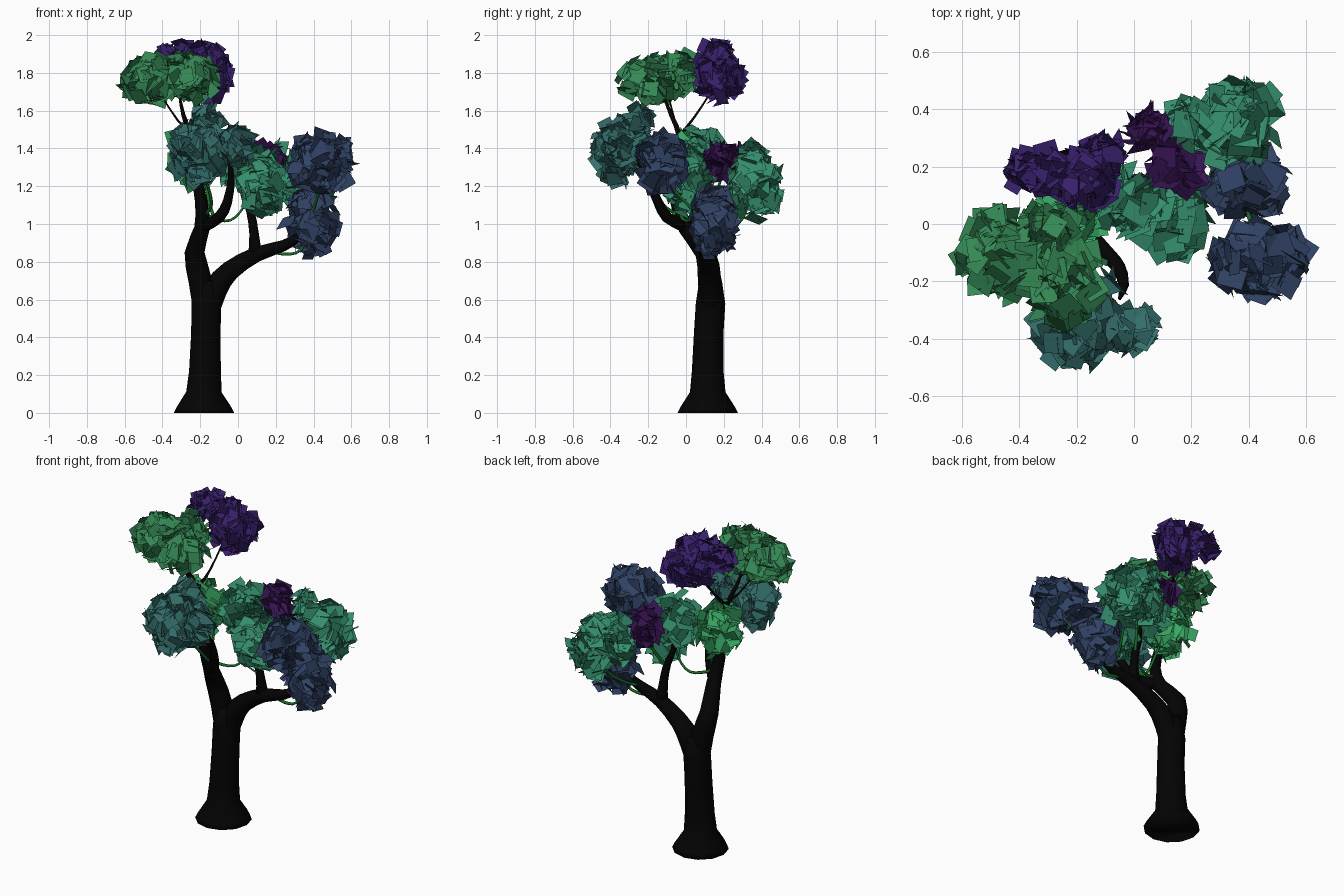
import bpy, bmesh, math, random
from mathutils import Vector

random.seed(11)


def material(name, rgb):
    m = bpy.data.materials.new(name)
    m.diffuse_color = (*rgb, 1)
    return m


BARK = material("bark", (0.001, 0.001, 0.001))
STEM = material("stem", (0.01, 0.16, 0.02))
GREEN = material("leaf_green", (0.035, 0.25, 0.09))
BRIGHT = material("leaf_bright_green", (0.04, 0.40, 0.13))
SEA = material("leaf_sea_green", (0.035, 0.27, 0.15))
TEAL = material("leaf_teal", (0.035, 0.16, 0.15))
BLUE = material("leaf_blue", (0.03, 0.055, 0.13))
PURPLE = material("leaf_purple", (0.04, 0.014, 0.15))
PLUM = material("leaf_plum", (0.04, 0.007, 0.09))


def finish(bm, name, mat, smooth=False):
    mesh = bpy.data.meshes.new(name)
    bm.to_mesh(mesh)
    bm.free()
    mesh.materials.append(mat)
    for p in mesh.polygons:
        p.use_smooth = smooth
    ob = bpy.data.objects.new(name, mesh)
    bpy.context.collection.objects.link(ob)
    return ob


def spline(points, steps):
    """Catmull-Rom through (x, y, z, radius) points."""
    p = [Vector(q) for q in points]
    p = [2 * p[0] - p[1]] + p + [2 * p[-1] - p[-2]]
    out = []
    for i in range(1, len(p) - 2):
        a, b, c, d = p[i - 1:i + 3]
        for k in range(steps):
            t = k / steps
            out.append(0.5 * (2 * b + (c - a) * t + (2 * a - 5 * b + 4 * c - d) * t * t
                              + (3 * b - a - 3 * c + d) * t ** 3))
    return out + [p[-2]]


def tube(name, points, mat, sides=12, steps=2):
    pts = spline(points, steps) if steps > 1 else [Vector(q) for q in points]
    bm = bmesh.new()
    rings = []
    u = Vector((1, 0, 0))
    for i, q in enumerate(pts):
        t = (pts[min(i + 1, len(pts) - 1)] - pts[max(i - 1, 0)]).to_3d().normalized()
        if q.z < 0.01:
            t = Vector((0, 0, 1))
        u = (u - t * u.dot(t)).normalized()
        v = t.cross(u)
        c, r = q.to_3d(), max(q[3], 0.002)
        rings.append([bm.verts.new(c + r * (u * math.cos(a) + v * math.sin(a)))
                      for a in (2 * math.pi * k / sides for k in range(sides))])
    for a, b in zip(rings, rings[1:]):
        for k in range(sides):
            n = (k + 1) % sides
            bm.faces.new((a[k], a[n], b[n], b[k]))
    bm.faces.new(rings[0][::-1])
    bm.faces.new(rings[-1])
    return finish(bm, name, mat, True)


def leaf_cluster(name, centre, radii, count, mat):
    """Loose square leaf cards filling an ellipsoid, facing roughly outward."""
    bm = bmesh.new()
    c = Vector(centre)
    for _ in range(count):
        d = Vector([random.gauss(0, 1) for _ in range(3)]).normalized()
        depth = random.uniform(0.05, 1) ** 0.45
        p = c + Vector([d[i] * (radii[i] - 0.035) * depth for i in range(3)])
        n = (d + Vector([random.gauss(0, 0.6) for _ in range(3)])).normalized()
        u = n.orthogonal().normalized()
        v = n.cross(u)
        a = random.uniform(0, math.tau)
        e = u * math.cos(a) + v * math.sin(a)
        f = n.cross(e)
        w, h = random.uniform(0.034, 0.053), random.uniform(0.034, 0.053)
        bm.faces.new([bm.verts.new(p + e * w * s + f * h * t)
                      for s, t in ((-1, -1), (1, -1), (1, 1), (-1, 1))])
    return finish(bm, name, mat)


# Trunk with flared foot
tube("trunk", [(-0.18, 0.115, 0, 0.16), (-0.18, 0.115, 0.03, 0.145), (-0.18, 0.115, 0.11, 0.094),
               (-0.175, 0.115, 0.22, 0.084), (-0.17, 0.12, 0.42, 0.078), (-0.168, 0.13, 0.58, 0.078),
               (-0.17, 0.13, 0.70, 0.06)], BARK, 12, 1)

# Main limbs
tube("left_limb", [(-0.18, 0.125, 0.50, 0.05), (-0.20, 0.125, 0.70, 0.062), (-0.23, 0.10, 0.85, 0.053),
                   (-0.19, 0.0, 0.98, 0.042), (-0.195, -0.05, 1.12, 0.033), (-0.225, -0.04, 1.27, 0.025),
                   (-0.25, -0.03, 1.45, 0.016), (-0.29, -0.08, 1.58, 0.011), (-0.31, -0.12, 1.68, 0.006)], BARK)
tube("right_limb", [(-0.16, 0.125, 0.48, 0.045), (-0.12, 0.13, 0.65, 0.062), (-0.04, 0.125, 0.755, 0.052),
                    (0.10, 0.11, 0.84, 0.04), (0.24, 0.10, 0.885, 0.03), (0.33, 0.11, 0.94, 0.022),
                    (0.40, 0.12, 1.03, 0.010)], BARK)

# Side branches
tube("front_branch", [(-0.19, 0.0, 0.98, 0.03), (-0.10, -0.10, 1.035, 0.03), (-0.055, -0.15, 1.12, 0.025),
                      (-0.035, -0.21, 1.25, 0.018), (-0.05, -0.26, 1.34, 0.006)], BARK, 10)
tube("middle_branch", [(0.09, 0.11, 0.84, 0.036), (0.085, 0.10, 0.95, 0.025), (0.065, 0.09, 1.07, 0.022),
                       (0.03, 0.08, 1.16, 0.016), (0.02, 0.08, 1.28, 0.006)], BARK, 10)
tube("crown_twig", [(-0.25, -0.03, 1.47, 0.011), (-0.22, 0.04, 1.56, 0.007), (-0.20, 0.12, 1.68, 0.005),
                    (-0.19, 0.16, 1.76, 0.003)], BARK, 6)
tube("left_twig", [(-0.25, -0.03, 1.48, 0.009), (-0.32, -0.06, 1.55, 0.006), (-0.40, -0.09, 1.67, 0.004)], BARK, 6)

# Thin green stems
stems = [
    [(-0.19, -0.03, 1.07), (-0.13, -0.02, 1.03), (-0.04, 0.02, 1.02), (0.03, 0.03, 1.09), (0.07, 0.02, 1.2)],
    [(-0.12, -0.08, 1.02), (-0.15, -0.04, 1.10), (-0.17, 0.0, 1.20), (-0.2, 0.02, 1.30)],
    [(-0.17, -0.05, 1.05), (-0.14, -0.13, 1.11), (-0.17, -0.23, 1.24), (-0.2, -0.32, 1.36)],
    [(0.16, 0.11, 0.86), (0.25, 0.10, 0.84), (0.33, 0.10, 0.86), (0.37, 0.13, 0.95)],
    [(0.25, 0.10, 0.89), (0.28, 0.20, 0.94), (0.33, 0.30, 1.03), (0.35, 0.35, 1.18)],
    [(0.36, 0.11, 0.97), (0.40, 0.03, 1.08), (0.43, -0.06, 1.18), (0.45, -0.12, 1.3)],
    [(0.07, 0.09, 1.05), (0.10, 0.14, 1.13), (0.14, 0.19, 1.25), (0.15, 0.2, 1.34)],
]
for i, path in enumerate(stems):
    tube(f"stem_{i + 1}", [(*p, 0.010 - 0.0012 * k) for k, p in enumerate(path)], STEM, 6, 3)

# Foliage: name, centre, radii, leaf count, colour
foliage = [
    ("crown_leaves_left", (-0.46, -0.11, 1.765), (0.18, 0.18, 0.17), 130, GREEN),
    ("crown_leaves_front", (-0.24, -0.21, 1.775), (0.17, 0.19, 0.15), 110, GREEN),
    ("crown_leaves_middle", (-0.31, -0.02, 1.81), (0.14, 0.11, 0.13), 60, GREEN),
    ("crown_leaves_back", (-0.17, 0.16, 1.80), (0.155, 0.13, 0.19), 110, PURPLE),
    ("crown_leaves_back_left", (-0.38, 0.18, 1.88), (0.09, 0.10, 0.10), 24, PURPLE),
    ("crown_leaves_back_between", (-0.28, 0.18, 1.87), (0.11, 0.12, 0.12), 30, PURPLE),
    ("crown_leaves_back_right", (-0.11, 0.23, 1.77), (0.10, 0.10, 0.14), 45, PURPLE),
    ("front_leaves", (-0.21, -0.36, 1.38), (0.18, 0.17, 0.21), 140, TEAL),
    ("front_leaves_right", (-0.02, -0.36, 1.41), (0.12, 0.11, 0.14), 40, TEAL),
    ("front_leaves_top", (-0.16, -0.25, 1.55), (0.11, 0.11, 0.10), 24, TEAL),
    ("front_leaves_back", (-0.16, -0.24, 1.42), (0.14, 0.12, 0.13), 40, TEAL),
    ("left_leaves", (-0.25, 0.02, 1.34), (0.17, 0.16, 0.19), 110, BRIGHT),
    ("middle_leaves", (0.13, 0.01, 1.22), (0.16, 0.16, 0.21), 120, SEA),
    ("middle_leaves_back", (-0.02, 0.08, 1.37), (0.16, 0.15, 0.18), 100, SEA),
    ("plum_leaves", (0.15, 0.20, 1.34), (0.12, 0.12, 0.12), 55, PLUM),
    ("plum_leaves_back", (0.04, 0.33, 1.36), (0.11, 0.10, 0.09), 30, PLUM),
    ("back_leaves", (0.36, 0.36, 1.21), (0.17, 0.18, 0.22), 150, SEA),
    ("back_leaves_left", (0.20, 0.35, 1.27), (0.11, 0.12, 0.18), 55, SEA),
    ("right_leaves_high", (0.44, -0.13, 1.32), (0.20, 0.17, 0.20), 160, BLUE),
    ("right_leaves_low", (0.39, 0.14, 1.02), (0.17, 0.16, 0.22), 140, BLUE),
]
for item in foliage:
    leaf_cluster(*item)
